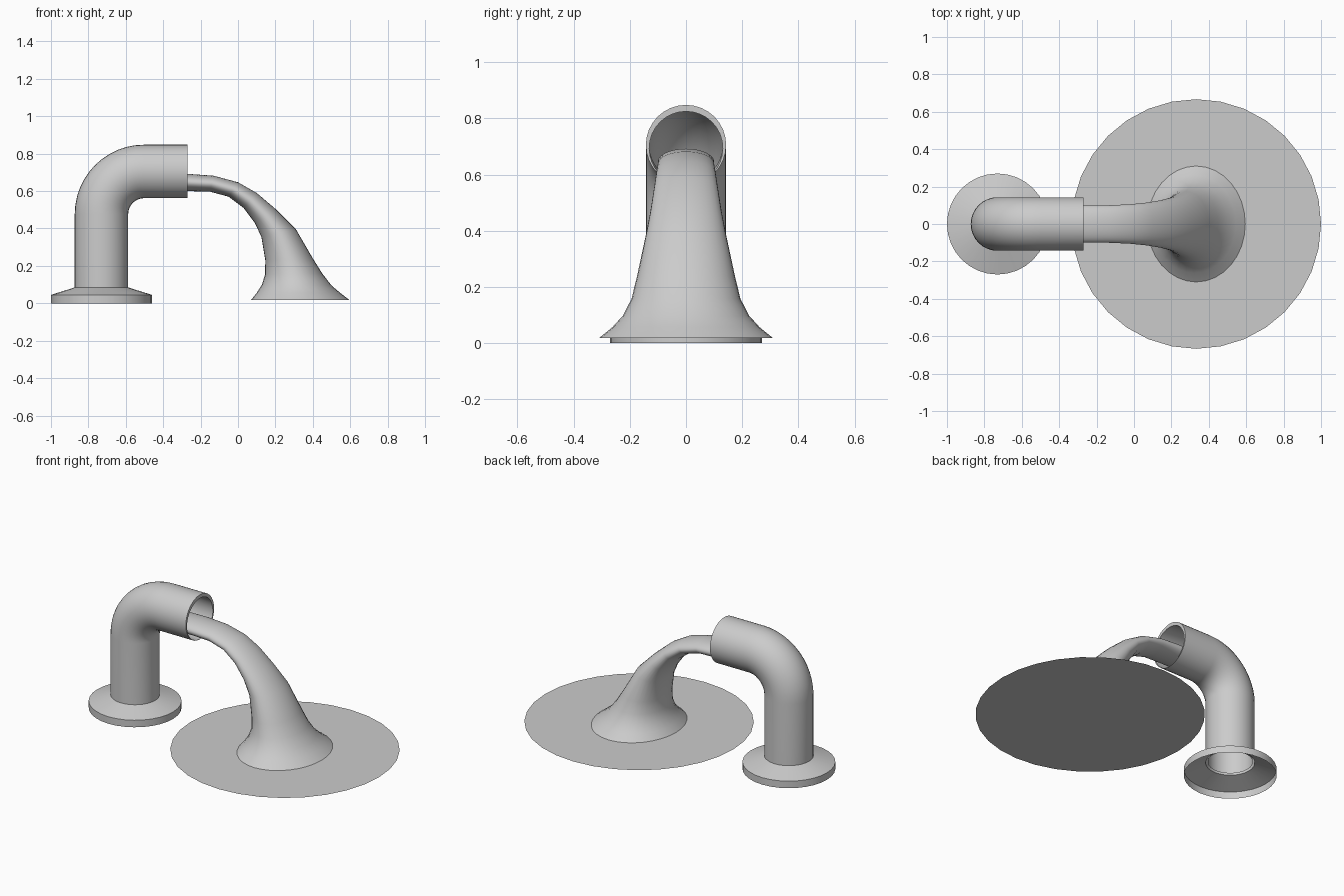
import bpy, bmesh, math
from mathutils import Vector

if "Cube" in bpy.data.objects:
    bpy.data.objects.remove(bpy.data.objects["Cube"])

SIDES = 32
grey = bpy.data.materials.new("light grey")
grey.diffuse_color = (0.6, 0.6, 0.6, 1)
grey.use_nodes = True
grey.node_tree.nodes["Principled BSDF"].inputs["Base Color"].default_value = grey.diffuse_color


def ring(center, axis, ra, ry):
    """Ellipse spanned by an axis in the xz plane and the y axis."""
    c, a = Vector(center), Vector(axis).normalized()
    pts = []
    for i in range(SIDES):
        t = 2 * math.pi * i / SIDES
        pts.append(c + a * (ra * math.cos(t)) + Vector((0, ry * math.sin(t), 0)))
    return pts


def loft(name, rings, cap=False):
    bm = bmesh.new()
    loops = [[bm.verts.new(p) for p in r] for r in rings]
    for a, b in zip(loops, loops[1:]):
        for i in range(SIDES):
            j = (i + 1) % SIDES
            bm.faces.new((a[i], a[j], b[j], b[i]))
    if cap:
        bm.faces.new(loops[0])
    bmesh.ops.recalc_face_normals(bm, faces=bm.faces)
    if cap:
        for f in bm.faces:
            if f.normal.z < 0:
                f.normal_flip()
    me = bpy.data.meshes.new(name)
    bm.to_mesh(me)
    bm.free()
    me.materials.append(grey)
    ob = bpy.data.objects.new(name, me)
    bpy.context.collection.objects.link(ob)
    bpy.ops.object.select_all(action='DESELECT')
    ob.select_set(True)
    bpy.context.view_layer.objects.active = ob
    bpy.ops.object.shade_smooth_by_angle(angle=math.radians(35))
    return ob


# Pipe: hollow flange, riser, elbow, mouth, then back along the inner wall
PX, R, BEND = -0.73, 0.143, 0.228
BX, BZ = PX + BEND, 0.477
OUT = (-1, 0, 0)


def elbow(radius):
    result = []
    for i in range(13):
        t = math.pi / 2 * i / 12
        d = (-math.cos(t), 0, math.sin(t))
        result.append(ring((BX + BEND * d[0], 0, BZ + BEND * d[2]), d, radius, radius))
    return result


profile = [(0.27, 0.0), (0.27, 0.045), (R, 0.085)]
rings = [ring((PX, 0, z), OUT, r, r) for r, z in profile]
rings += elbow(R)
rings.append(ring((-0.27, 0, 0.705), (0, 0, 1), R, R))
rings.append(ring((-0.27, 0, 0.694), (0, 0, 1), 0.131, 0.131))
rings += elbow(0.131)[::-1]
rings.append(ring((PX, 0, 0.09), OUT, 0.131, 0.131))
loft("pipe", rings)

# Water stream: upper edge x z, lower edge x z, half width
sections = [
    (-.40, .690, -.40, .600, .100),
    (-.27, .692, -.27, .600, .100),
    (-.13, .682, -.15, .597, .100),
    (.00, .647, -.05, .570, .105),
    (.10, .590, .03, .510, .114),
    (.20, .505, .09, .430, .127),
    (.31, .395, .125, .355, .145),
    (.40, .240, .146, .230, .175),
    (.45, .160, .145, .155, .194),
    (.50, .095, .128, .100, .225),
    (.545, .057, .10, .056, .262),
    (.595, .018, .07, .018, .310),
]
loft("water_stream", [
    ring(((x1 + x2) / 2, 0, (z1 + z2) / 2), (x1 - x2, 0, z1 - z2),
         math.hypot(x1 - x2, z1 - z2) / 2, w)
    for x1, z1, x2, z2, w in sections])

# Flat round puddle
loft("puddle", [ring((0.333, 0, 0.016), (1, 0, 0), 0.667, 0.667)], cap=True)
